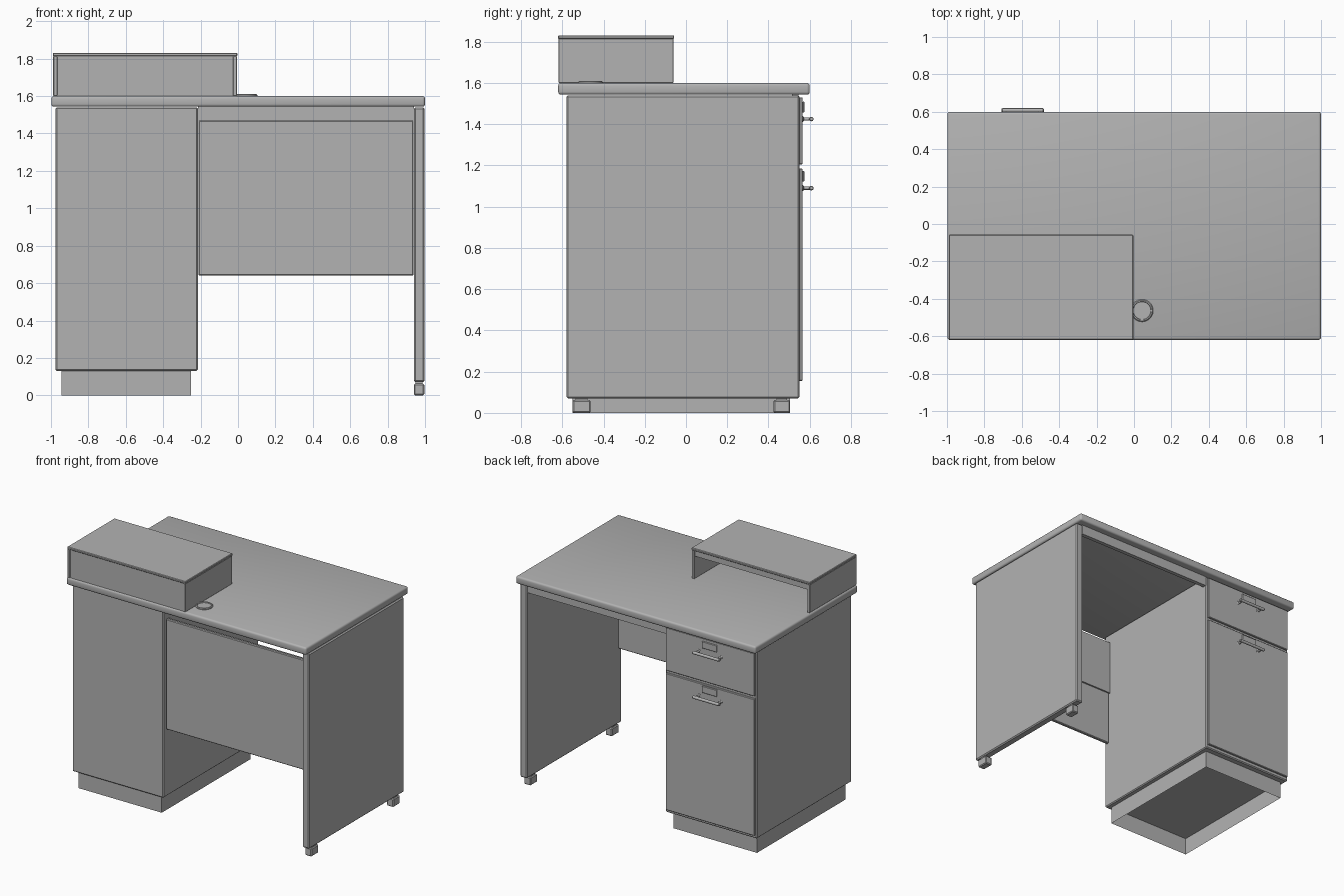
import bpy, bmesh, math
from mathutils import Vector

if "Cube" in bpy.data.objects:
    bpy.data.objects.remove(bpy.data.objects["Cube"])

grey = bpy.data.materials.new("plain grey")
grey.diffuse_color = (0.45, 0.45, 0.45, 1)
grey.use_nodes = True
grey.node_tree.nodes["Principled BSDF"].inputs["Base Color"].default_value = grey.diffuse_color


def finish(name, bm):
    me = bpy.data.meshes.new(name)
    bm.to_mesh(me)
    bm.free()
    me.materials.append(grey)
    ob = bpy.data.objects.new(name, me)
    bpy.context.collection.objects.link(ob)
    return ob


def box(name, x, y, z, bevel=0.0, segments=1, open_bottom=False):
    """Box from (min, max) ranges, with optional bevelled edges."""
    bm = bmesh.new()
    bmesh.ops.create_cube(bm, size=1)
    for v in bm.verts:
        v.co = Vector(r[0] if c < 0 else r[1] for r, c in zip((x, y, z), v.co))
    if open_bottom:
        bm.normal_update()
        bmesh.ops.delete(bm, geom=[f for f in bm.faces if abs(f.normal.z) > 0.5],
                         context='FACES_ONLY')
    if bevel:
        bmesh.ops.bevel(bm, geom=bm.edges[:], offset=bevel, segments=segments,
                        profile=0.5, affect='EDGES')
    return finish(name, bm)


def smooth(ob):
    bpy.ops.object.select_all(action='DESELECT')
    ob.select_set(True)
    bpy.context.view_layer.objects.active = ob
    bpy.ops.object.shade_smooth_by_angle(angle=math.radians(35))


def lathe(name, profile, origin, axis, steps=32):
    """Spin a (radius, height) profile about an axis through origin."""
    bm = bmesh.new()
    vs = [bm.verts.new((r, 0, h)) for r, h in profile]
    es = [bm.edges.new(p) for p in zip(vs, vs[1:])]
    bmesh.ops.spin(bm, geom=vs + es, cent=(0, 0, 0), axis=(0, 0, 1),
                   angle=math.tau, steps=steps)
    bmesh.ops.remove_doubles(bm, verts=bm.verts[:], dist=1e-5)
    bmesh.ops.recalc_face_normals(bm, faces=bm.faces[:])
    rot = Vector((0, 0, 1)).rotation_difference(Vector(axis)).to_matrix()
    for v in bm.verts:
        v.co = rot @ v.co + Vector(origin)
    ob = finish(name, bm)
    smooth(ob)
    return ob


# Desktop with rounded edges
smooth(box("desktop", (-0.998, 1.0), (-0.62, 0.60), (1.543, 1.6), 0.014, 3))

# Drawer pedestal on an open, recessed plinth
box("pedestal", (-0.975, -0.215), (-0.58, 0.55), (0.13, 1.54), 0.007)
box("plinth", (-0.945, -0.25), (-0.55, 0.505), (0, 0.132), open_bottom=True)

# Side panel and its feet
box("side_panel", (0.94, 0.998), (-0.58, 0.55), (0.07, 1.54), 0.008)
for i, y in enumerate(((-0.55, -0.463), (0.425, 0.505))):
    box(f"foot_{i}", (0.941, 0.996), y, (0, 0.062), 0.006)
    box(f"foot_stem_{i}", (0.95, 0.987), (y[0] + 0.015, y[1] - 0.015), (0.06, 0.075))

# Modesty panel, its stiffener, and the rail over the kneehole
box("modesty_panel", (-0.212, 0.938), (-0.555, -0.53), (0.64, 1.47), 0.005)
box("panel_stiffener", (-0.212, 0.938), (-0.531, -0.518), (1.05, 1.465))
box("kneehole_rail", (-0.215, 0.94), (0.515, 0.545), (1.47, 1.543))

# Drawer fronts with label plates and bar handles
HX = -0.595
for name, z0, z1, hz in (("upper", 1.205, 1.53, 1.425), ("lower", 0.155, 1.185, 1.09)):
    box(f"{name}_drawer_front", (-0.965, -0.225), (0.548, 0.566), (z0, z1), 0.004)
    box(f"{name}_label_plate", (HX - 0.062, HX + 0.062), (0.564, 0.574),
        (hz + 0.032, hz + 0.084), 0.003)
    lathe(f"{name}_handle_bar", [(0, 0), (0.008, 0), (0.011, 0.004), (0.011, 0.221),
                                 (0.008, 0.225), (0, 0.225)],
          (HX - 0.1125, 0.608, hz), (1, 0, 0), 16)
    for i, s in enumerate((-1, 1)):
        lathe(f"{name}_handle_post_{i}", [(0, 0), (0.014, 0), (0.014, 0.004),
                                          (0.008, 0.008), (0.008, 0.042), (0, 0.042)],
              (HX + s * 0.09, 0.564, hz), (0, 1, 0), 16)

# Riser shelf: sides, front panel, lip under the open back, top slab
for i, x in enumerate(((-0.988, -0.966), (-0.028, -0.006))):
    box(f"riser_side_{i}", x, (-0.618, -0.06), (1.6, 1.815), 0.003)
box("riser_front_panel", (-0.966, -0.028), (-0.612, -0.592), (1.6, 1.815))
box("riser_back_lip", (-0.966, -0.028), (-0.085, -0.066), (1.77, 1.815))
box("riser_top", (-0.99, -0.004), (-0.62, -0.057), (1.813, 1.831), 0.004)

# Cable grommet: raised ring around a cap
lathe("cable_grommet", [(0, 1.604), (0.047, 1.604), (0.049, 1.61), (0.055, 1.61),
                        (0.06, 1.605), (0.06, 1.598), (0, 1.598)],
      (0.043, -0.463, 0), (0, 0, 1), 32)
